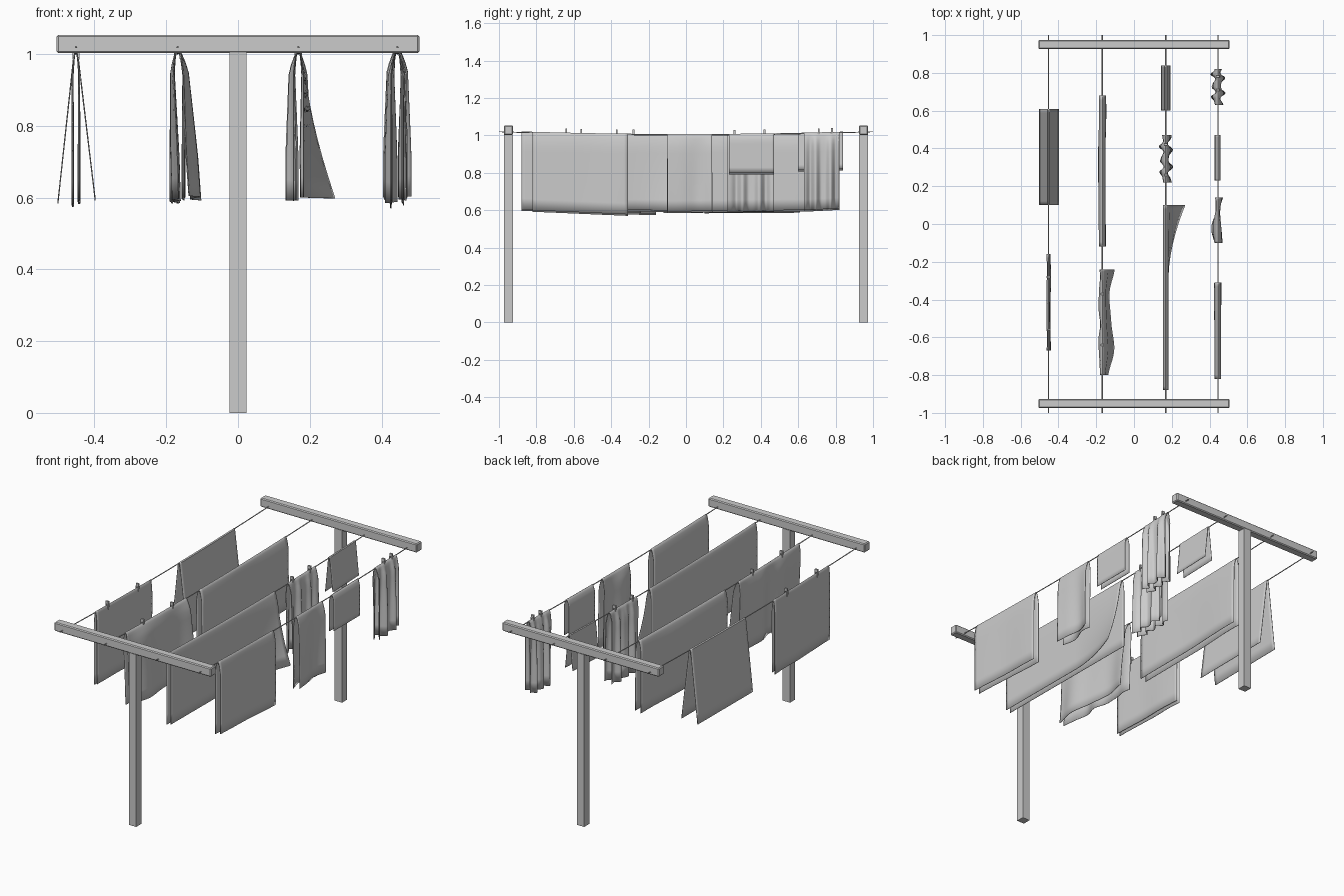
import bpy, bmesh, math
from math import sin, pi
from mathutils import Matrix, Vector

if "Cube" in bpy.data.objects:
    bpy.data.objects.remove(bpy.data.objects["Cube"])


def finish(name, bm):
    me = bpy.data.meshes.new(name)
    bmesh.ops.recalc_face_normals(bm, faces=bm.faces[:])
    bm.to_mesh(me)
    bm.free()
    ob = bpy.data.objects.new(name, me)
    bpy.context.collection.objects.link(ob)
    return ob


def add_box(bm, lo, hi):
    lo, hi = Vector(lo), Vector(hi)
    m = Matrix.Translation((lo + hi) / 2) @ Matrix.Diagonal((*(hi - lo), 1))
    bmesh.ops.create_cube(bm, size=1, matrix=m)


def box(name, lo, hi, bevel=0.0):
    bm = bmesh.new()
    add_box(bm, lo, hi)
    ob = finish(name, bm)
    if bevel:
        b = ob.modifiers.new("bevel", 'BEVEL')
        b.width, b.segments = bevel, 1
    return ob


def line_z(y):
    return 1.002 + 0.018 * y * y


# posts and crossbars
for side, y in (("front", -0.95), ("back", 0.95)):
    box(side + "_post", (-0.024, y - 0.024, 0), (0.024, y + 0.024, 1.006))
    box(side + "_crossbar", (-0.506, y - 0.024, 1.003), (0.506, y + 0.024, 1.054), 0.005)

# washing lines with a slight sag
LINES = (-0.452, -0.168, 0.168, 0.444)
for i, x in enumerate(LINES):
    cu = bpy.data.curves.new("washing_line", 'CURVE')
    cu.dimensions = '3D'
    cu.bevel_depth, cu.bevel_resolution, cu.use_fill_caps = 0.0028, 1, True
    sp = cu.splines.new('POLY')
    sp.points.add(20)
    for k, p in enumerate(sp.points):
        y = -1 + k / 10
        p.co = (x, y, line_z(y), 1)
    bpy.context.collection.objects.link(bpy.data.objects.new(f"washing_line_{i + 1}", cu))


def flat(v, s):
    return 0.0


def waves(amp, n, phase=0.0, lean=0.0):
    """Vertical folds that grow towards the hem."""
    def f(v, s):
        w = sin(2 * pi * n * v + phase) + 0.35 * sin(2 * pi * n * 1.7 * v + 2 * phase + 1)
        return amp * w * min(1, 0.3 + s) * min(1, s * 8) + lean * s
    return f


def cloth(name, x, y0, y1, z0, z1, left, right, fl=flat, fr=flat, cols=24, vshape=False):
    """Sheet draped over a line: hem heights z0/z1, leaf offsets left/right."""
    fold = (0.01, 0.03, 0.06, 0.1, 0.16, 0.25, 0.36, 0.48, 0.6, 0.72, 0.86, 1.0)
    prof = [(-1, s) for s in reversed(fold)] + [(0, 0)] + [(1, s) for s in fold]
    bm = bmesh.new()
    rows = []
    for c in range(cols + 1):
        v = c / cols
        y = y0 + (y1 - y0) * v
        top, hem = line_z(y) + 0.004, z0 + (z1 - z0) * v
        row = []
        for side, s in prof:
            half = right if side > 0 else left
            if vshape:
                off = 0.004 + (half - 0.004) * s
            else:
                off = half * min(1, s / 0.16) ** 0.5
            disp = fr if side > 0 else fl
            dx = disp(v, s) if side else 0
            dz = -0.008 * s if side < 0 else 0
            row.append(bm.verts.new((x + side * off * bool(side) + dx, y, top + (hem - top) * s + dz)))
        rows.append(row)
    for a, b in zip(rows, rows[1:]):
        for k in range(len(prof) - 1):
            bm.faces.new((a[k], a[k + 1], b[k + 1], b[k]))
    ob = finish(name, bm)
    m = ob.modifiers.new("thickness", 'SOLIDIFY')
    m.thickness, m.offset = 0.003, 0
    bpy.ops.object.select_all(action='DESELECT')
    ob.select_set(True)
    bpy.context.view_layer.objects.active = ob
    bpy.ops.object.shade_smooth_by_angle(angle=math.radians(40))


def blown_corner(v, s):
    t = max(0, (v - 0.62) / 0.38)
    return 0.088 * t ** 1.7 * s ** 1.6


A, B, C, D = LINES

# first line
cloth("spread_towel", A, 0.10, 0.61, 0.592, 0.595, 0.05, 0.054, vshape=True)
cloth("pegged_towel", A, -0.67, -0.16, 0.593, 0.582, 0.009, 0.009,
      waves(0.002, 1.5), waves(0.002, 1.2, 2))

# second line
cloth("long_sheet", B, -0.12, 0.68, 0.592, 0.602, 0.018, 0.016,
      waves(0.003, 1.2, 1), waves(0.003, 1, 2), cols=32)
cloth("rippled_sheet", B, -0.80, -0.24, 0.605, 0.592, 0.017, 0.018,
      waves(0.009, 2.4, 0.5, 0.012), waves(0.013, 1.4, -1.2, 0.03), cols=48)

# third line
cloth("small_cloth_1", C, 0.60, 0.84, 0.815, 0.822, 0.024, 0.024, vshape=True)
cloth("folded_shirt_1", C, 0.22, 0.47, 0.60, 0.60, 0.018, 0.016,
      waves(0.013, 3.5, 0.4), waves(0.012, 3, 1.5, 0.006), cols=56)
cloth("long_blown_sheet", C, -0.88, 0.10, 0.605, 0.598, 0.013, 0.014,
      flat, blown_corner, cols=48)

# fourth line
cloth("folded_shirt_2", D, 0.63, 0.82, 0.60, 0.61, 0.020, 0.020,
      waves(0.014, 3, 0.9), waves(0.014, 2.6, 2.2), cols=56)
cloth("small_cloth_2", D, 0.23, 0.47, 0.80, 0.80, 0.015, 0.013)
cloth("curved_towel", D, -0.10, 0.14, 0.592, 0.597, 0.017, 0.016,
      waves(0.013, 0.8, 3.4), waves(0.010, 0.9, 1.4))
cloth("hand_towel", D, -0.82, -0.31, 0.60, 0.578, 0.017, 0.015,
      waves(0.002, 1), waves(0.002, 1, 2))

# clothes pegs: two prongs joined by a head
PEGS = ((A, -0.56), (A, -0.28), (B, -0.64), (B, -0.37),
        (C, 0.26), (C, 0.42), (D, 0.71), (D, 0.78))
for i, (x, y) in enumerate(PEGS):
    z = line_z(y)
    bm = bmesh.new()
    for s in (-1, 1):
        add_box(bm, (x + s * 0.0075 - 0.0025, y - 0.005, z - 0.018),
                (x + s * 0.0075 + 0.0025, y + 0.005, z + 0.012))
    add_box(bm, (x - 0.009, y - 0.005, z + 0.01), (x + 0.009, y + 0.005, z + 0.027))
    finish(f"clothes_peg_{i + 1}", bm)
